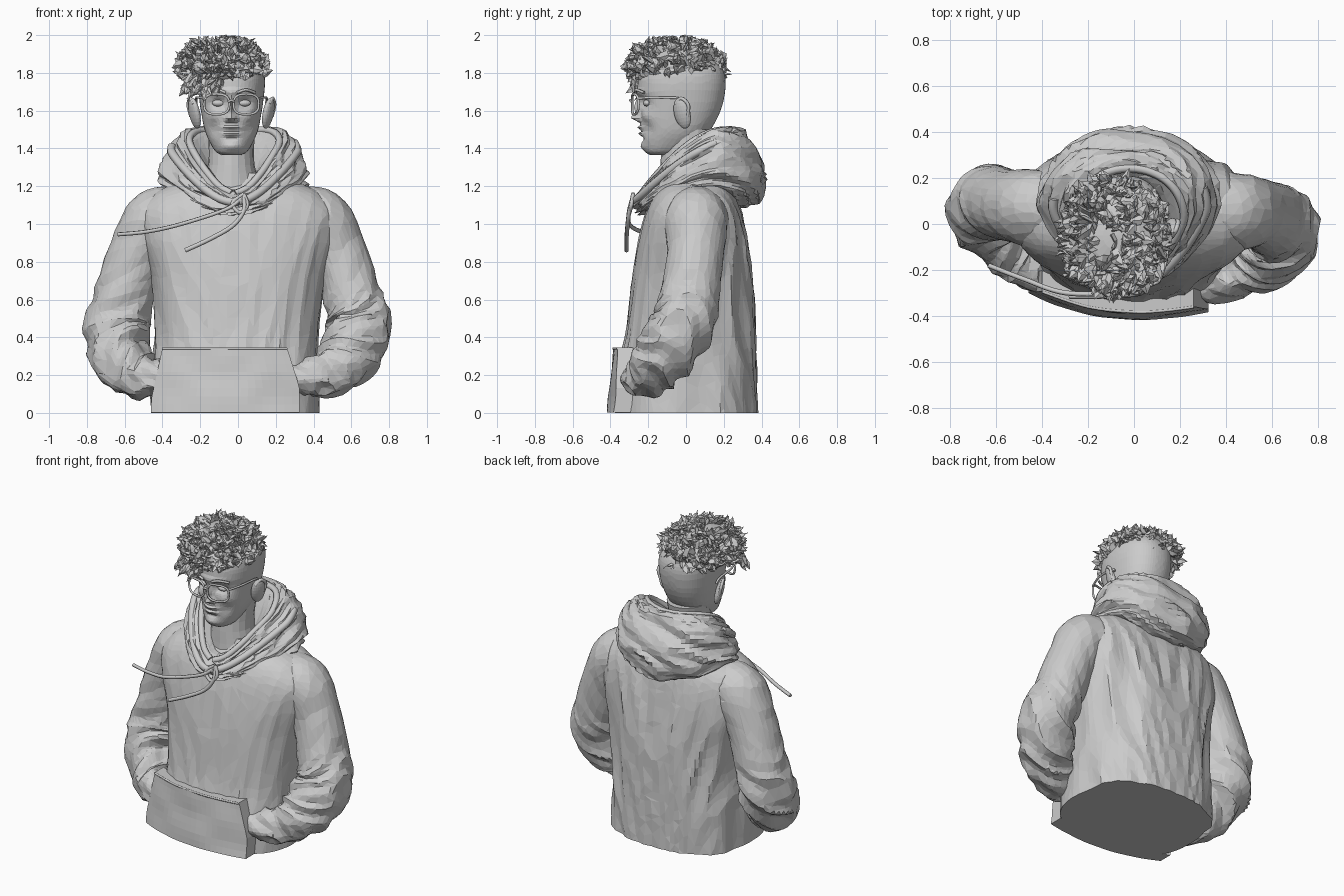
import bpy, bmesh, random
from math import sin, cos, pi, exp
from mathutils import Vector, noise

if "Cube" in bpy.data.objects:
    bpy.data.objects.remove(bpy.data.objects["Cube"])

random.seed(4)
CX = -0.035  # head centre line


def finish(name, bm, keep=1.0):
    bmesh.ops.recalc_face_normals(bm, faces=bm.faces[:])
    me = bpy.data.meshes.new(name)
    bm.to_mesh(me)
    bm.free()
    ob = bpy.data.objects.new(name, me)
    bpy.context.collection.objects.link(ob)
    if keep < 1:
        ob.modifiers.new("facets", 'DECIMATE').ratio = keep
    return ob


def spline(pts, n):
    """Catmull-Rom samples through tuples of any length."""
    out, m = [], len(pts) - 1
    for k in range(n + 1):
        i = min(int(k * m / n), m - 1)
        t = k * m / n - i
        a, b, c, d = (pts[max(0, min(m, i + j))] for j in (-1, 0, 1, 2))
        out.append([q + .5 * t * (r - p + t * (2 * p - 5 * q + 4 * r - s + t * (3 * (q - r) + s - p)))
                    for p, q, r, s in zip(a, b, c, d)])
    return out


def loft(name, rings, keep=1.0):
    bm = bmesh.new()
    vs = [[bm.verts.new(p) for p in ring] for ring in rings]
    n = len(vs[0])
    for a, b in zip(vs, vs[1:]):
        for i in range(n):
            bm.faces.new((a[i], a[(i + 1) % n], b[(i + 1) % n], b[i]))
    bm.faces.new(vs[0])
    bm.faces.new(vs[-1][::-1])
    return finish(name, bm, keep)


def oval(z, hw, yf, yb, cx, n, power):
    """Superellipse ring; starts at the back."""
    f = lambda v: abs(v) ** (2 / power) * (1 if v > 0 else -1)
    return [Vector((cx + hw * f(sin(2 * pi * i / n)),
                    (yf + yb) / 2 + (yb - yf) / 2 * f(cos(2 * pi * i / n)), z)) for i in range(n)]


def tube(name, pts, r, closed=False, smooth=8):
    pts = pts if closed else spline(pts, smooth * (len(pts) - 1))
    cu = bpy.data.curves.new(name, 'CURVE')
    cu.dimensions, cu.bevel_depth, cu.bevel_resolution, cu.use_fill_caps = '3D', r, 1, True
    sp = cu.splines.new('POLY')
    sp.points.add(len(pts) - 1)
    for p, q in zip(sp.points, pts):
        p.co = (*q, 1)
    sp.use_cyclic_u = closed
    ob = bpy.data.objects.new(name, cu)
    bpy.context.collection.objects.link(ob)


def ball(name, loc, size, rot=(0, 0, 0)):
    bpy.ops.mesh.primitive_uv_sphere_add(segments=20, ring_count=12, location=loc, rotation=rot)
    ob = bpy.context.object
    ob.name, ob.scale = name, size
    return ob


# Hoodie body with long folds running up to broad shoulders
body = [(0, .445, -.375, .375, -.015), (.2, .44, -.365, .37, -.015), (.4, .43, -.325, .365, -.01),
        (.7, .455, -.285, .35, 0), (.92, .515, -.25, .325, 0), (1.06, .525, -.215, .295, 0),
        (1.15, .46, -.175, .265, 0), (1.21, .35, -.13, .23, 0), (1.27, .18, -.1, .18, 0)]
rings = []
for z, hw, yf, yb, cx in spline(body, 44):
    ring = oval(z, hw, yf, yb, cx, 96, 2.6)
    for p in ring:
        amp = (.05 if p.y > 0 else .022) * min(1, (1.3 - z) * 2.5)
        d = noise.noise(Vector((p.x * 10 + z * 2.2 * (1 if p.x < 0 else -1), p.y * 5, z * 1.3)))
        p += Vector((p.x, p.y, 0)).normalized() * (amp * (.2 - abs(d)))
    rings.append(ring)
loft("hoodie_body", rings, .3)

# Sleeves, bunched below the elbow and running into the pocket
right = [(.29, .06, 1.05, .14), (.43, .055, 1.015, .17), (.53, .05, .85, .15), (.605, .02, .62, .155),
         (.64, -.02, .46, .168), (.59, -.11, .31, .16), (.48, -.19, .21, .125), (.36, -.25, .19, .095), (.25, -.26, .18, .06)]
left = [(-.29, .07, 1.05, .14), (-.43, .07, 1.015, .17), (-.53, .08, .85, .155), (-.605, .09, .62, .158),
        (-.64, .08, .45, .17), (-.62, -.01, .3, .155), (-.52, -.12, .2, .125), (-.43, -.2, .18, .1), (-.33, -.25, .18, .06)]
for name, path in (("right_sleeve", right), ("left_sleeve", left)):
    P = spline(path, 96)
    u, rings = Vector((0, 1, 0)), []
    for k, (x, y, z, r) in enumerate(P):
        t = (Vector(P[min(k + 1, 96)][:3]) - Vector(P[max(k - 1, 0)][:3])).normalized()
        u = (u - t * u.dot(t)).normalized()
        v, s, ring = t.cross(u), k / 96, []
        w = .05 + .3 * min(1, max(0, (s - .3) * 4))
        for i in range(40):
            a = 2 * pi * i / 40
            d = noise.noise(Vector((s * 13 + sin(a) * .9, cos(a) * .9, sin(a) * .5 + x)))
            rr = r * (1 + w * (.3 - 1.3 * abs(d)))
            ring.append(Vector((x, y, z)) + u * (rr * cos(a)) + v * (rr * sin(a)))
        rings.append(ring)
    loft(name, rings, .25)

# Front pouch pocket with slanted side openings
bm = bmesh.new()
front, back = [], []
bow = lambda x: (.32 if x > 0 else .55) * x * x
for j in range(9):
    t = j / 8
    z = .002 + .343 * t
    xl, xr = -.46 + .06 * max(0, t - .2) / .8, .325 - .065 * max(0, t - .4) / .6
    row = [xl + (xr - xl) * i / 20 for i in range(21)]
    yy = [-.418 + .035 * t + bow(x) + .008 * noise.noise(Vector((x * 6, z * 7, 2))) for x in row]
    front.append([bm.verts.new((x, y, z)) for x, y in zip(row, yy)])
    back.append([bm.verts.new((x, y + .09, z)) for x, y in zip(row, yy)])
for g in (front, back):
    for a, b in zip(g, g[1:]):
        for i in range(20):
            bm.faces.new((a[i], a[i + 1], b[i + 1], b[i]))
edge = lambda g: g[0] + [r[-1] for r in g[1:-1]] + g[-1][::-1] + [r[0] for r in g[-2:0:-1]]
ef, eb = edge(front), edge(back)
for i in range(len(ef)):
    k = (i + 1) % len(ef)
    bm.faces.new((ef[i], ef[k], eb[k], eb[i]))
finish("front_pocket", bm)
tube("pocket_hem", [(x, -.383 + bow(x), .341) for x in (-.4, -.2, 0, .13, .26)], .007)

# Hood: rings given as front y z, side half-width y z, back y z
hood = [(-.1, 1.16, .1, .01, 1.24, .1, 1.28), (-.19, 1.18, .185, .0, 1.37, .19, 1.45),
        (-.25, 1.15, .265, .04, 1.44, .27, 1.5), (-.275, 1.11, .345, .07, 1.37, .35, 1.44),
        (-.265, 1.07, .39, .08, 1.27, .415, 1.27), (-.24, 1.05, .375, .08, 1.2, .385, 1.12),
        (-.17, 1.05, .27, .07, 1.16, .27, 1.09)]


def hood_point(q, a):
    fy, fz, hw, sy, sz, by, bz = q
    c = cos(a)
    mix = lambda f, s, b: s + (b - f) / 2 * c + ((b + f) / 2 - s) * c * c
    return Vector((-.02 + hw * sin(a) * (1 + .28 * min(c, 0)), mix(fy, sy, by), mix(fz, sz, bz)))


rings = []
for k, q in enumerate(spline(hood, 40)):
    ring = []
    for i in range(84):
        a = 2 * pi * i / 84
        p = hood_point(q, a)
        d = noise.noise(Vector((k * .27 + 1.4 * sin(a), cos(a) * 1.4, sin(a) * 1.4)))
        out = (p - Vector((-.02, .06, 1.25))).normalized()
        ring.append(p + out * (.075 * (.25 - abs(d)) * min(1, k / 8)))
    rings.append(ring)
loft("hood", rings, .4)

# Rolled hood edges that cross at the throat
H = spline(hood, 36)
for name, k, a0, a1, r in (("hood_rim", 10, -.97, .99, .02), ("hood_fold", 17, -1.03, -.45, .024),
                           ("hood_fold_right", 17, .4, .97, .024)):
    tube(name, [hood_point(H[k], pi * (a0 + (a1 - a0) * i / 16)) for i in range(17)], r, smooth=4)

# Drawstrings and knot
tube("long_drawstring", [(.03, -.275, 1.15), (-.06, -.3, 1.08), (-.3, -.3, 1.0), (-.48, -.24, .96), (-.635, -.18, .945)], .011)
tube("short_drawstring", [(.03, -.28, 1.15), (.03, -.3, 1.07), (-.03, -.31, .99), (-.15, -.315, .92), (-.28, -.315, .86)], .012)
tube("drawstring_loop", [(.03, -.28, 1.16), (-.03, -.29, 1.11), (.01, -.3, 1.06), (.05, -.29, 1.1), (.03, -.28, 1.16)], .011)

# Neck widening into the shoulders
neck = [(1.1, .19, -.15, .17), (1.22, .15, -.14, .15), (1.33, .12, -.135, .135), (1.5, .125, -.12, .165)]
loft("neck", [oval(*q, CX, 20, 2) for q in spline(neck, 8)])

# Head: oval sections, then face bumps (x offset, z, height, x spread, z spread)
skull = [(1.365, .05, -.19, -.06), (1.385, .085, -.215, -.01), (1.44, .118, -.23, .07), (1.5, .142, -.235, .13),
         (1.58, .158, -.24, .175), (1.66, .17, -.245, .2), (1.75, .178, -.255, .21), (1.82, .168, -.235, .195),
         (1.88, .13, -.19, .15), (1.92, .06, -.1, .08)]
bumps = [(0, 1.62, .035, .017, .05), (0, 1.562, .045, .022, .018), (-.022, 1.553, .018, .012, .013), (.022, 1.553, .018, .012, .013),
         (-.068, 1.64, -.03, .04, .025), (.068, 1.64, -.03, .04, .025), (0, 1.7, .014, .12, .02),
         (0, 1.51, .022, .04, .011), (0, 1.478, .02, .035, .011), (0, 1.494, -.01, .045, .005),
         (0, 1.452, -.01, .04, .012), (0, 1.41, .016, .045, .022), (-.1, 1.57, .014, .035, .03),
         (.1, 1.57, .014, .035, .03), (-.09, 1.5, -.012, .03, .04), (.09, 1.5, -.012, .03, .04)]
rings = []
for q in spline(skull, 60):
    ring = oval(*q, CX, 72, 2.25)
    for p in ring:
        if p.y < -.06:
            p.y -= sum(h * exp(-((p.x - CX - bx) / sx) ** 2 - ((p.z - bz) / sz) ** 2) for bx, bz, h, sx, sz in bumps)
    rings.append(ring)
loft("head", rings, .3)

# Paired face parts: ears, eyes, eyebrows, glasses
for s, side in ((-1, "left"), (1, "right")):
    X = lambda d: CX + s * d
    ball(side + "_ear", (X(.195), -.02, 1.587), (.024, .047, .085), (.12, s * .25, s * -.45))
    tube(side + "_ear_rim", [(X(.2), -.055, 1.635), (X(.218), -.025, 1.665), (X(.228), .012, 1.63), (X(.214), .008, 1.57)], .01)
    ball(side + "_eye", (X(.068), -.205, 1.64), (.034, .022, .018))
    tube(side + "_eyebrow", [(X(.03), -.268, 1.695), (X(.075), -.262, 1.71), (X(.125), -.222, 1.695)], .008)
    frame = []
    for p in oval(0, .067, -.055, .053, 0, 20, 2.7):
        d = .078 + p.x
        frame.append((X(d), -.285 + 1.6 * d * d, 1.635 + p.y))
    tube(side + "_glasses_frame", frame, .007, True)
    tube(side + "_glasses_arm", [(X(.143), -.252, 1.665), (X(.175), -.16, 1.67), (X(.187), -.03, 1.665), (X(.185), .0, 1.64)], .007)
tube("glasses_bridge", [(CX - .015, -.285, 1.645), (CX, -.295, 1.655), (CX + .015, -.285, 1.645)], .007)

# Hair: core volume plus chunky bent tufts
HC, HR = Vector((-.08, -.05, 1.835)), Vector((.215, .24, .13))
ball("hair_core", HC, HR)
bm = bmesh.new()


def tuft(base, d, length, w):
    u = (d.orthogonal() + d.cross(d.orthogonal()) * random.uniform(-2, 2)).normalized()
    v = d.cross(u).normalized()
    bend = Vector((random.uniform(-1, 1), random.uniform(-1, 1), random.uniform(-.4, .6))) * length * .4
    rows = []
    for t, k in ((-.3, 1), (.6, .9)):
        c = base + d * (length * t) + bend * max(0, t) * .3
        rows.append([bm.verts.new(c + u * w * k * a + v * w * .45 * k * b) for a, b in ((1, 0), (0, 1), (-1, 0), (0, -1))])
    top = base + d * length + bend
    top.z = min(top.z, 1.998)
    tip = bm.verts.new(top)
    for i in range(4):
        j = (i + 1) % 4
        bm.faces.new((rows[0][i], rows[0][j], rows[1][j], rows[1][i]))
        bm.faces.new((rows[1][i], rows[1][j], tip))
    bm.faces.new(rows[0][::-1])


rnd = lambda s: Vector([random.uniform(-s, s) for _ in range(3)])
for i in range(520):
    z, a = random.uniform(-.4, 1), random.uniform(0, 2 * pi)
    n = Vector((cos(a) * (1 - z * z) ** .5, sin(a) * (1 - z * z) ** .5, z))
    base = HC + Vector([p * q for p, q in zip(n, HR)])
    d = (n * .55 + rnd(.7) + Vector((-.25, -.1, .15))).normalized()
    tuft(base, d, random.uniform(.035, .06), random.uniform(.018, .03))
# Fringe falling over one temple
for i in range(45):
    t = random.random()
    base = Vector((-.29 + .2 * t, -.2 - .07 * t, 1.75 + random.uniform(-.03, .03)))
    tuft(base, (Vector((-.35, -.2, -.9 + .5 * t)) + rnd(.35)).normalized(), random.uniform(.045, .08), .02)
finish("hair_tufts", bm)
